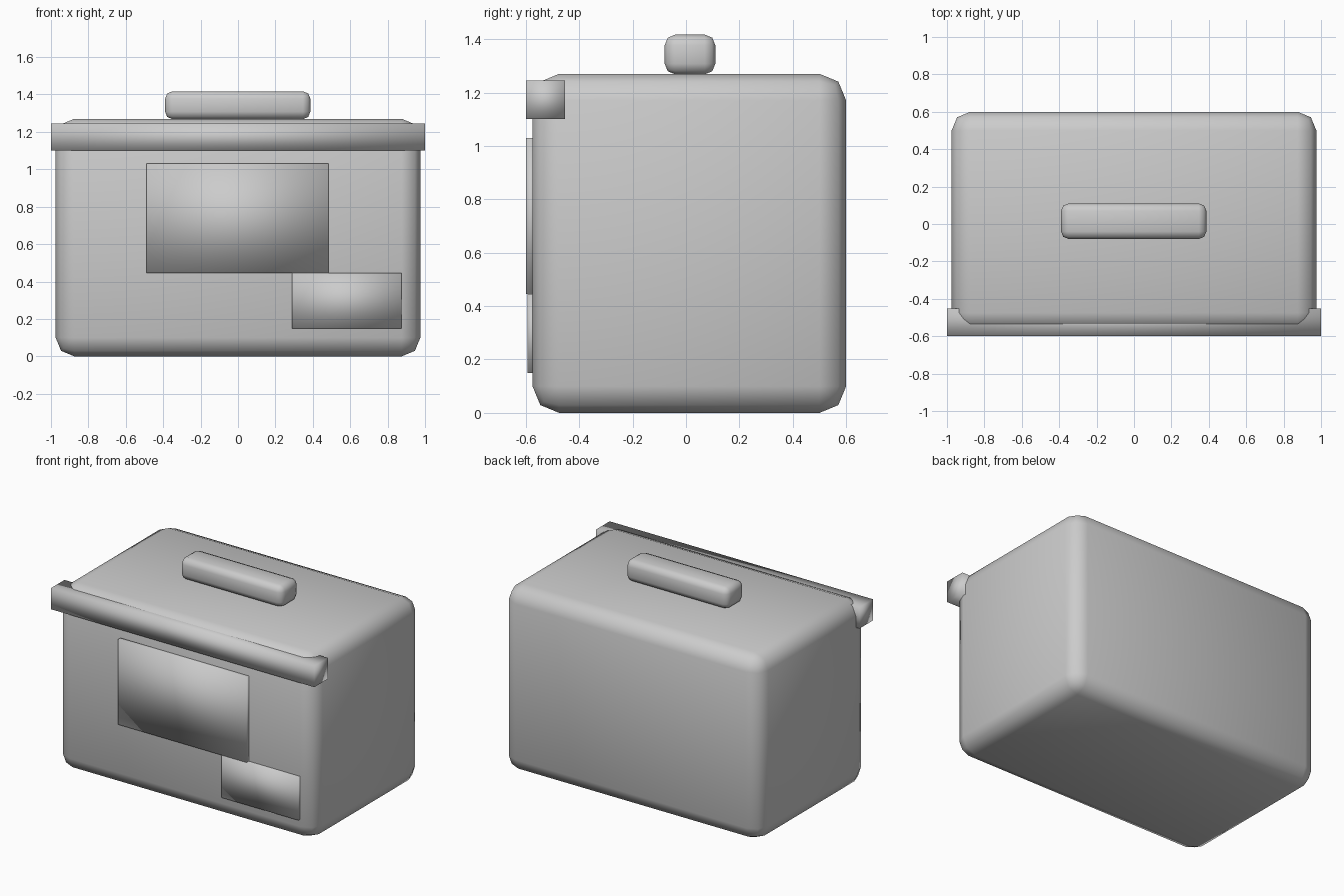
import bpy

if "Cube" in bpy.data.objects:
    bpy.data.objects.remove(bpy.data.objects["Cube"])

grey = bpy.data.materials.new("plain grey")
grey.diffuse_color = (0.6, 0.6, 0.6, 1)
grey.use_nodes = True
grey.node_tree.nodes["Principled BSDF"].inputs["Base Color"].default_value = grey.diffuse_color


def box(name, x, y, z, bevel=0.0):
    """Smooth-shaded box spanning the given (min, max) ranges, edges optionally rounded."""
    spans = (x, y, z)
    bpy.ops.mesh.primitive_cube_add(size=1, location=[(a + b) / 2 for a, b in spans])
    ob = bpy.context.object
    ob.name = name
    ob.scale = [b - a for a, b in spans]
    bpy.ops.object.transform_apply(location=False, rotation=False, scale=True)
    ob.data.materials.append(grey)
    if bevel:
        mod = ob.modifiers.new("rounded edges", 'BEVEL')
        mod.width = bevel
        mod.segments = 2
        mod.limit_method = 'NONE'
    bpy.ops.object.shade_smooth()
    return ob


# Main rounded casing
box("body", (-0.975, 0.975), (-0.575, 0.6), (0, 1.27), 0.1)

# Grip on the lid
box("top_handle", (-0.39, 0.387), (-0.08, 0.11), (1.268, 1.417), 0.04)

# Bar across the upper front edge
box("front_bar", (-1, 1), (-0.6, -0.453), (1.1, 1.245))

# Raised front panels
box("large_front_panel", (-0.49, 0.485), (-0.6, -0.56), (0.445, 1.03))
box("small_front_panel", (0.29, 0.875), (-0.594, -0.56), (0.15, 0.445))
